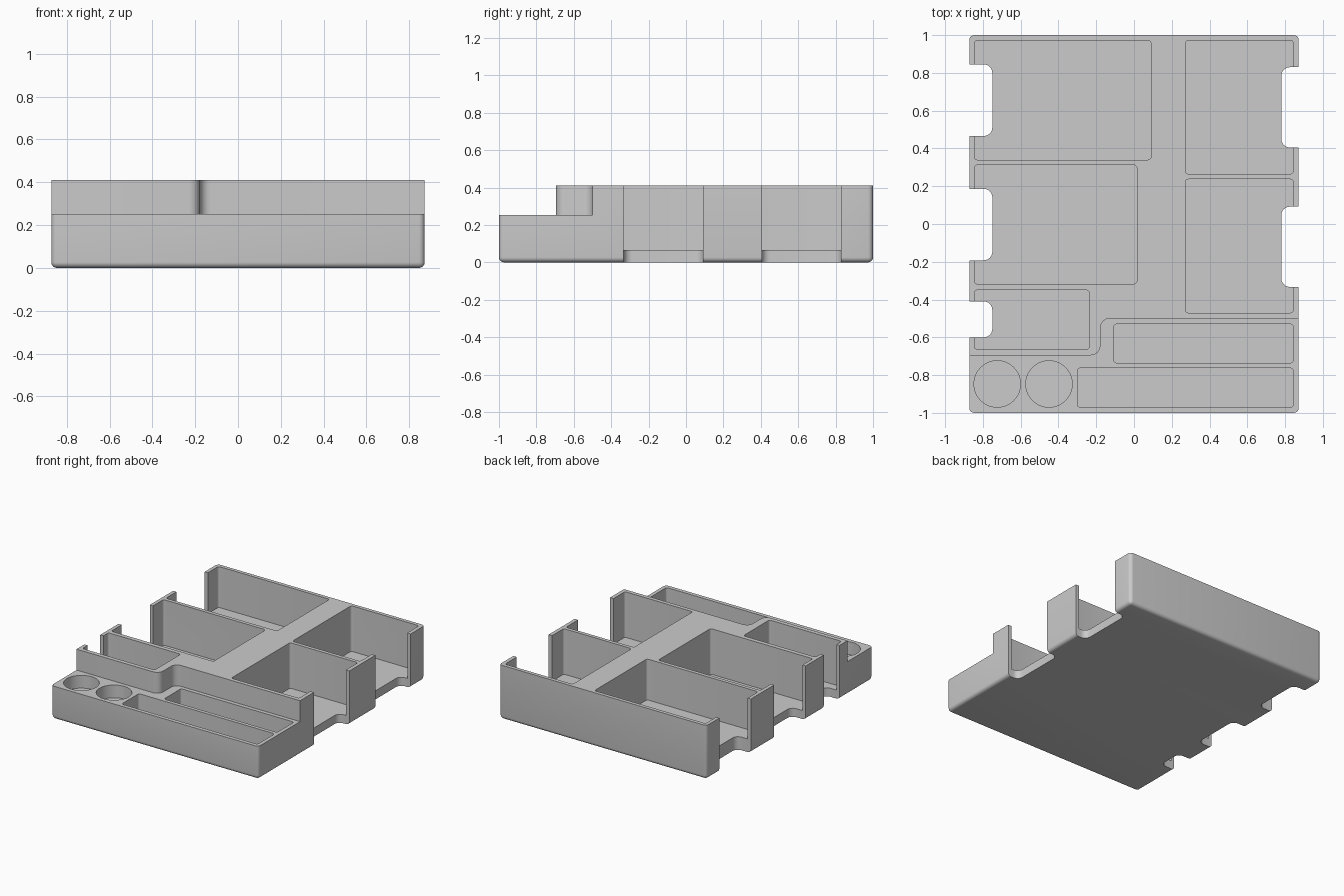
import bpy, bmesh, math

if "Cube" in bpy.data.objects:
    bpy.data.objects.remove(bpy.data.objects["Cube"])

grey = bpy.data.materials.new("plain grey")
grey.diffuse_color = (0.6, 0.6, 0.6, 1)
grey.use_nodes = True
grey.node_tree.nodes["Principled BSDF"].inputs["Base Color"].default_value = grey.diffuse_color


def rounded(points, segs=6):
    """Outline from (x, y, radius) corners, each filleted by its radius."""
    out, n = [], len(points)
    for i, (x, y, r) in enumerate(points):
        if r == 0:
            out.append((x, y))
            continue
        px, py, _ = points[i - 1]
        nx, ny, _ = points[(i + 1) % n]
        la, lb = math.hypot(px - x, py - y), math.hypot(nx - x, ny - y)
        ax, ay = (px - x) / la * r, (py - y) / la * r
        bx, by = (nx - x) / lb * r, (ny - y) / lb * r
        for k in range(segs + 1):
            t = k / segs * math.pi / 2
            u, v = 1 - math.sin(t), 1 - math.cos(t)
            out.append((x + ax * u + bx * v, y + ay * u + by * v))
    return out


def rect(x0, x1, y0, y1, r):
    return rounded([(x0, y0, r), (x1, y0, r), (x1, y1, r), (x0, y1, r)])


def prism(name, outline, z0, z1):
    bm = bmesh.new()
    base = bm.faces.new([bm.verts.new((x, y, z0)) for x, y in outline])
    top = bmesh.ops.extrude_face_region(bm, geom=[base])["geom"]
    bmesh.ops.translate(bm, vec=(0, 0, z1 - z0),
                        verts=[g for g in top if isinstance(g, bmesh.types.BMVert)])
    bmesh.ops.recalc_face_normals(bm, faces=bm.faces)
    me = bpy.data.meshes.new(name)
    bm.to_mesh(me)
    bm.free()
    ob = bpy.data.objects.new(name, me)
    bpy.context.collection.objects.link(ob)
    me.materials.append(grey)
    return ob


W, H, STEP, FLOOR, HIGH_FLOOR = 0.872, 0.411, 0.252, 0.065, 0.1

# Solid block with rounded upright corners and a rounded bottom rim
tray = prism("organizer_tray", [(-W, -1), (W, -1), (W, 1), (-W, 1)], 0, H)
bm = bmesh.new()
bm.from_mesh(tray.data)
rim = [e for e in bm.edges if min(v.co.z for v in e.verts) < 0.01]
bmesh.ops.bevel(bm, geom=rim, offset=0.027, segments=5, profile=0.5, affect="EDGES")
bm.to_mesh(tray.data)
bm.free()

cutters = []

# Lowered front section with a stepped, filleted edge
cutters.append(prism("front_step_cutter", rounded([
    (-1, -1.1, 0), (1, -1.1, 0), (1, -0.5, 0),
    (-0.178, -0.5, 0.05), (-0.178, -0.695, 0.05), (-1, -0.695, 0)]), STEP, 0.6))

# Compartments and long front trays
for x0, x1, y0, y1, z in [(-0.845, 0.09, 0.34, 0.972, HIGH_FLOOR),
                          (-0.845, 0.015, -0.317, 0.312, FLOOR),
                          (-0.845, -0.237, -0.663, -0.35, FLOOR),
                          (0.272, 0.843, 0.265, 0.972, FLOOR),
                          (0.272, 0.843, -0.47, 0.237, FLOOR),
                          (-0.108, 0.843, -0.735, -0.53, HIGH_FLOOR),
                          (-0.3, 0.843, -0.97, -0.763, HIGH_FLOOR)]:
    cutters.append(prism("pocket_cutter", rect(x0, x1, y0, y1, 0.016), z, 0.6))

# Shallow round wells
for cx in (-0.724, -0.45):
    ring = [(cx + 0.123 * math.cos(a * math.tau / 48),
             -0.847 + 0.123 * math.sin(a * math.tau / 48)) for a in range(48)]
    cutters.append(prism("round_well_cutter", ring, 0.155, 0.6))

# Finger notches through the side walls and floor
for side, inner, y0, y1 in [(-1, 0.75, 0.466, 0.845), (-1, 0.75, -0.192, 0.186),
                            (-1, 0.75, -0.6, -0.41), (1, 0.78, 0.405, 0.83),
                            (1, 0.78, -0.333, 0.092)]:
    cutters.append(prism("finger_notch_cutter", rounded([
        (side, y0, 0), (side * inner, y0, 0.045),
        (side * inner, y1, 0.045), (side, y1, 0)]), -0.1, 0.6))

# Carve the block
bpy.context.view_layer.objects.active = tray
for c in cutters:
    c.hide_render = True
    mod = tray.modifiers.new("carve", "BOOLEAN")
    mod.operation, mod.solver, mod.object = "DIFFERENCE", "EXACT", c
    bpy.ops.object.modifier_apply(modifier=mod.name)
for c in cutters:
    bpy.data.objects.remove(c)

tray.select_set(True)
bpy.ops.object.shade_smooth_by_angle(angle=math.radians(30))
